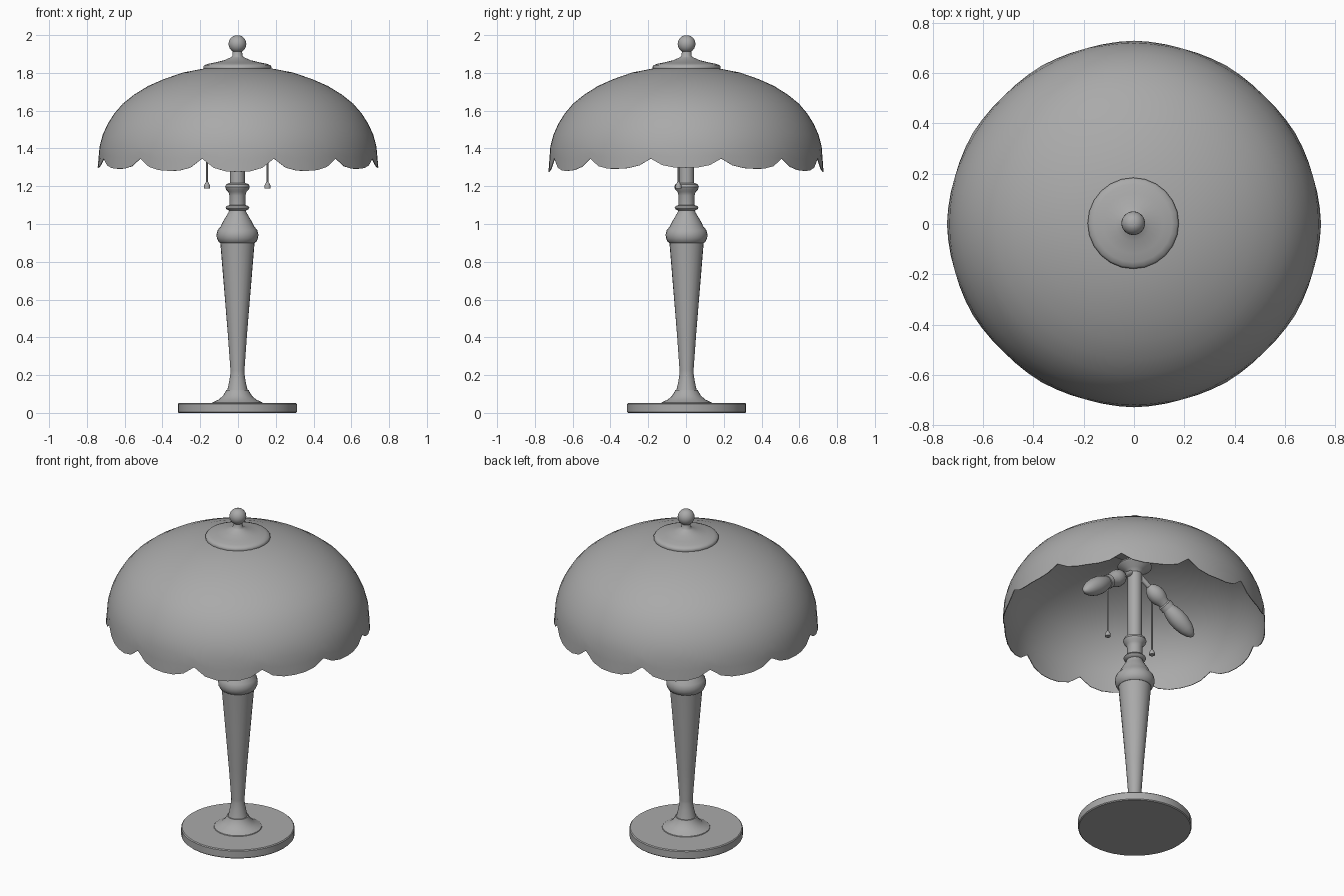
import bpy, bmesh, math
from mathutils import Matrix, Vector

cube = bpy.data.objects.get("Cube")
if cube:
    bpy.data.objects.remove(cube, do_unlink=True)

GREY = (0.4, 0.4, 0.4, 1.0)
metal = bpy.data.materials.new("plain_grey")
metal.use_nodes = True
metal.diffuse_color = GREY
metal.node_tree.nodes["Principled BSDF"].inputs["Base Color"].default_value = GREY


def finish(name, bm, angle=35):
    bmesh.ops.remove_doubles(bm, verts=bm.verts, dist=0.0001)
    bmesh.ops.recalc_face_normals(bm, faces=bm.faces)
    mesh = bpy.data.meshes.new(name)
    bm.to_mesh(mesh)
    bm.free()
    mesh.materials.append(metal)
    obj = bpy.data.objects.new(name, mesh)
    bpy.context.collection.objects.link(obj)
    bpy.ops.object.select_all(action="DESELECT")
    obj.select_set(True)
    bpy.context.view_layer.objects.active = obj
    bpy.ops.object.shade_smooth_by_angle(angle=math.radians(angle))
    return obj


def skin(bm, rows):
    """Join neighbouring closed rings of vertices with quads."""
    for low, high in zip(rows, rows[1:]):
        n = len(low)
        for i in range(n):
            j = (i + 1) % n
            bm.faces.new((low[i], low[j], high[j], high[i]))


def lathe(name, profile, sides=24, matrix=Matrix(), angle=35):
    """Spin (radius, height) points about the local z axis and cap the ends."""
    bm = bmesh.new()
    rows = []
    for r, z in profile:
        rows.append([bm.verts.new(matrix @ Vector((r * math.cos(a), r * math.sin(a), z)))
                     for a in (math.tau * i / sides for i in range(sides))])
    skin(bm, rows)
    bm.faces.new(rows[0])
    bm.faces.new(rows[-1])
    return finish(name, bm, angle)


# Everything turned on the main axis sits very slightly off centre
axle = Matrix.Translation((-0.003, 0.003, 0))

# Base and turned column
lathe("base_disc", [(0.31, 0), (0.315, 0.005), (0.315, 0.047), (0.31, 0.052)], 40, axle)
lathe("foot", [(0.135, 0.05), (0.132, 0.056), (0.10, 0.07), (0.077, 0.09),
               (0.063, 0.113), (0.06, 0.121)], 24, axle)
lathe("tapered_column", [(0.054, 0.12), (0.049, 0.14), (0.042, 0.175), (0.037, 0.21),
                         (0.037, 0.225), (0.051, 0.42), (0.091, 0.905)], 24, axle)
lathe("column_bulge", [(0.092, 0.9), (0.1, 0.906), (0.109, 0.925), (0.111, 0.945),
                       (0.105, 0.968), (0.088, 0.988), (0.078, 1.01), (0.06, 1.04),
                       (0.047, 1.062), (0.045, 1.072), (0.057, 1.077), (0.063, 1.086),
                       (0.057, 1.095), (0.042, 1.1)], 24, axle)
lathe("upper_collar", [(0.042, 1.09), (0.042, 1.15), (0.048, 1.17), (0.06, 1.182),
                       (0.065, 1.196), (0.06, 1.21), (0.041, 1.218)], 24, axle)
lathe("stem", [(0.04, 1.2), (0.04, 1.66)], 20, axle)
lathe("arm_hub", [(0.04, 1.625), (0.055, 1.645), (0.09, 1.664), (0.096, 1.672),
                  (0.09, 1.684), (0.03, 1.695)], 24, axle)
lathe("top_rod", [(0.02, 1.68), (0.02, 1.85)], 12, axle)

# Domed shade with twelve scallops, pinched in a little at the notches
SCALLOPS, STEPS = 12, 6
dome = [(0.04, 1.834), (0.17, 1.825), (0.29, 1.802), (0.39, 1.768), (0.475, 1.731),
        (0.55, 1.685), (0.61, 1.637), (0.655, 1.585), (0.69, 1.53), (0.716, 1.473),
        (0.733, 1.41)]
count = SCALLOPS * STEPS
bm = bmesh.new()
rows = [[] for _ in range(len(dome) + 2)]
for i in range(count):
    a = math.tau * i / count
    t = abs((i + STEPS / 2) % STEPS - STEPS / 2) / (STEPS / 2)
    low = 1.276 + 0.022 * math.cos(a) ** 2
    rim = low + (1.346 - low) * t ** 3
    squash = 1 - 0.007 * math.sin(2 * a) ** 2
    points = dome + [(0.738, (rim + 1.41) / 2), (0.743 - 0.005 * t, rim)]
    for row, (r, z) in zip(rows, points):
        r *= squash
        row.append(bm.verts.new((r * math.cos(a), 0.98 * r * math.sin(a), z)))
skin(bm, rows)
shade = finish("shade", bm, 60)
shell = shade.modifiers.new("thickness", "SOLIDIFY")
shell.thickness = 0.004
shell.offset = -1
crisp = shade.modifiers.new("crisp_rim", "EDGE_SPLIT")
crisp.split_angle = math.radians(45)

# Cap and ball finial
lathe("shade_cap", [(0.174, 1.812), (0.18, 1.82), (0.181, 1.832), (0.174, 1.841),
                    (0.155, 1.848), (0.12, 1.855), (0.07, 1.867), (0.036, 1.882),
                    (0.026, 1.89), (0.025, 1.92)], 24, axle, 50)
ball = [(0.047 * math.sin(math.pi * k / 12), 1.953 - 0.047 * math.cos(math.pi * k / 12))
        for k in range(1, 12)]
lathe("finial_ball", ball, 24, axle)

# Two drooping arms with sockets, bulbs and pull chains
for side, label in ((1, "left"), (-1, "right")):
    axis = Vector((0.36 * side, 0.025, -0.26))
    place = (Matrix.Translation((0.035 * side - 0.004, 0.01, 1.62))
             @ axis.to_track_quat("Z", "Y").to_matrix().to_4x4())
    lathe(label + "_arm", [(0.015, -0.03), (0.015, 0.1)], 12, place)
    lathe(label + "_socket", [(0.018, 0.07), (0.032, 0.084), (0.045, 0.108), (0.049, 0.137),
                              (0.044, 0.165), (0.034, 0.188), (0.033, 0.2), (0.04, 0.207),
                              (0.04, 0.235)], 20, place)
    lathe(label + "_bulb", [(0.034, 0.23), (0.044, 0.262), (0.051, 0.3), (0.051, 0.34),
                            (0.043, 0.385), (0.029, 0.42), (0.013, 0.44), (0.003, 0.445)],
          20, place)
    hang = Matrix.Translation((0.16 * side - 0.004, -0.04, 0))
    lathe(label + "_pull_chain", [(0.005, 1.21), (0.005, 1.55)], 8, hang)
    lathe(label + "_chain_weight", [(0.016, 1.188), (0.016, 1.203), (0.011, 1.213),
                                    (0.006, 1.222)], 12, hang)
